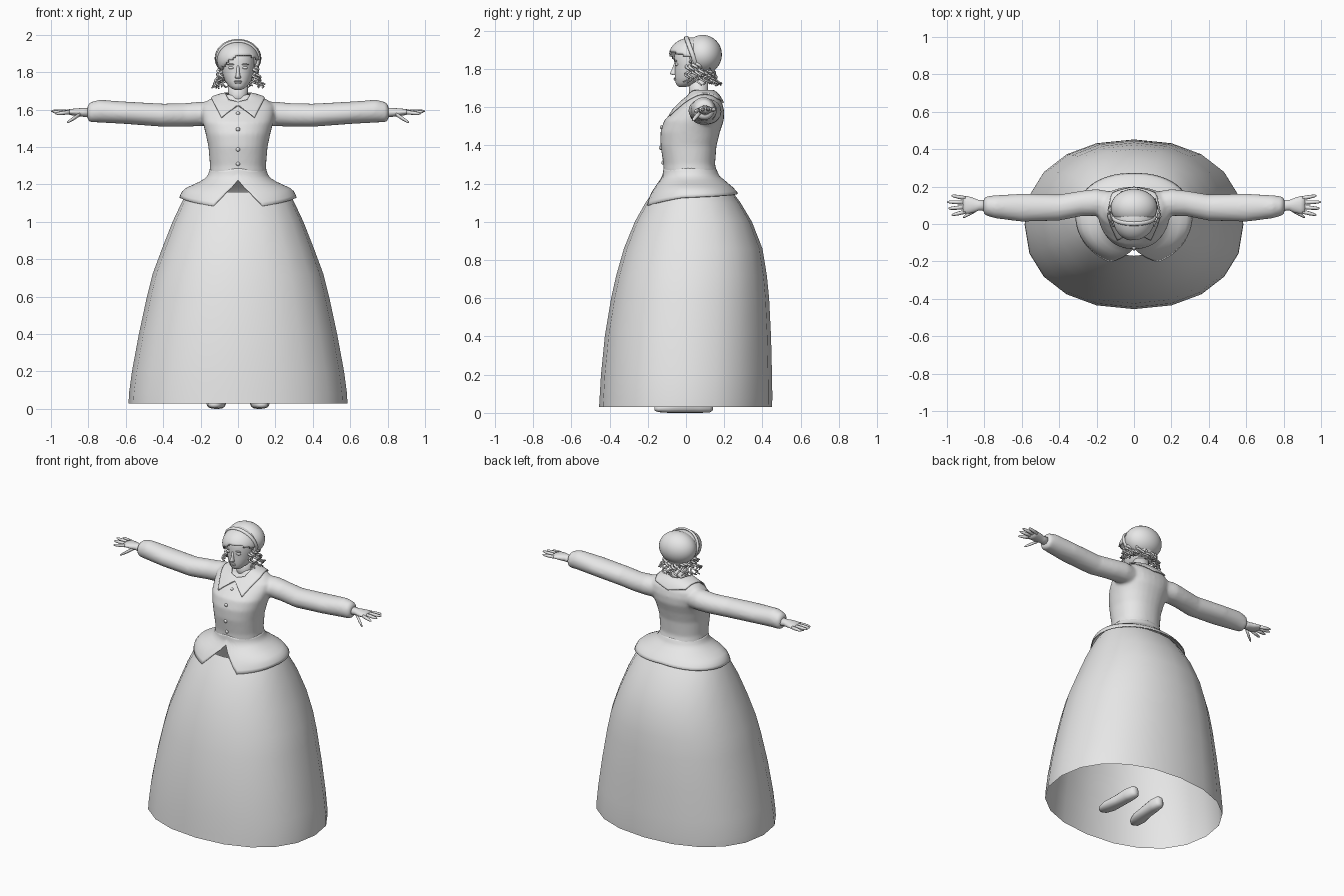
import bpy, bmesh, math, random
from mathutils import Matrix, Vector

random.seed(4)
cube = bpy.data.objects.get("Cube")
if cube:
    bpy.data.objects.remove(cube, do_unlink=True)

GREY = bpy.data.materials.new("light_grey")
GREY.use_nodes = True
GREY.diffuse_color = (0.8, 0.8, 0.8, 1)
GREY.node_tree.nodes["Principled BSDF"].inputs["Base Color"].default_value = (0.8, 0.8, 0.8, 1)


def finish(name, bm, mirror=False, recalc=True):
    if recalc:
        bmesh.ops.recalc_face_normals(bm, faces=bm.faces)
    for f in bm.faces:
        f.smooth = True
    mesh = bpy.data.meshes.new(name)
    bm.to_mesh(mesh)
    bm.free()
    mesh.materials.append(GREY)
    ob = bpy.data.objects.new(name, mesh)
    bpy.context.collection.objects.link(ob)
    if mirror:
        ob.modifiers.new("Mirror", 'MIRROR')
    return ob


def oval(a, p):
    """Point on a unit superellipse; angle 0 lies on the first axis."""
    c, s = math.cos(a), math.sin(a)
    return (math.copysign(abs(c) ** (2 / p), c), math.copysign(abs(s) ** (2 / p), s))


def bridge(bm, rows, closed=True):
    n = len(rows[0])
    for lo, hi in zip(rows, rows[1:]):
        for i in range(n if closed else n - 1):
            j = (i + 1) % n
            bm.faces.new((lo[i], lo[j], hi[j], hi[i]))


def loft(bm, rings, axis='Z', n=24, p=2.0, caps=True, sign=1):
    """Rings are (position on axis, centre u, centre v, radius u, radius v)."""
    rows = []
    for t, cu, cv, ru, rv in rings:
        row = []
        for i in range(n):
            u, v = oval(math.tau * i / n, p)
            u, v = cu + ru * u, cv + rv * v
            co = {'X': (t, u, v), 'Y': (u, t, v), 'Z': (u, v, t)}[axis]
            row.append(bm.verts.new((co[0] * sign, co[1], co[2])))
        rows.append(row)
    bridge(bm, rows)
    if caps:
        bm.faces.new(rows[0])
        bm.faces.new(rows[-1])


def upright(profile):
    """Turn (z, half width, front y, back y) into loft rings."""
    return [(z, 0, (f + b) / 2, rx, (b - f) / 2) for z, rx, f, b in profile]


def ball(bm, centre, radii, seg=24):
    m = Matrix.Translation(centre) @ Matrix.Diagonal((*radii, 1))
    return bmesh.ops.create_uvsphere(bm, u_segments=seg, v_segments=seg // 2, radius=1, matrix=m)


# Hollow bell skirt
bm = bmesh.new()
loft(bm, upright([
    (.03, .585, -.455, .45), (.08, .583, -.452, .452), (.2, .567, -.445, .45),
    (.4, .53, -.425, .445), (.6, .487, -.392, .435), (.72, .457, -.365, .423),
    (.86, .405, -.325, .4), (1.0, .35, -.268, .345), (1.1, .303, -.212, .285),
    (1.16, .27, -.17, .24)]), n=20, p=2.2, caps=False)
finish("skirt", bm)

# Bodice blended with both sleeves
bm = bmesh.new()
loft(bm, upright([
    (1.25, .155, -.118, .165), (1.3, .15, -.118, .152), (1.4, .158, -.134, .16),
    (1.47, .173, -.134, .178), (1.53, .188, -.115, .198), (1.58, .197, -.067, .2),
    (1.62, .195, -.025, .19), (1.655, .155, .015, .17), (1.68, .08, .02, .145)]), n=32, p=2.2)
SLEEVE = [(.1, .11, 1.575, .06, .065), (.2, .115, 1.577, .072, .066),
          (.28, .11, 1.572, .068, .063), (.4, .088, 1.57, .07, .062),
          (.6, .087, 1.583, .075, .06), (.74, .092, 1.592, .062, .061),
          (.79, .096, 1.586, .052, .054), (.805, .096, 1.584, .038, .038)]
for side in (1, -1):
    loft(bm, SLEEVE, axis='X', sign=side)
bodice = finish("bodice_and_sleeves", bm)
mod = bodice.modifiers.new("Blend", 'REMESH')
mod.mode = 'VOXEL'
mod.voxel_size = .01
mod.use_smooth_shade = True
mod = bodice.modifiers.new("Soften", 'SMOOTH')
mod.iterations = 6

# Flared jacket hem with an open notch and two points in front
FLARE = [(1.29, .148, -.117, .152), (1.24, .165, -.122, .175), (1.215, .205, -.138, .205),
         (1.175, .292, -.17, .252), (1.14, .312, -.195, .28), (1.06, .322, -.235, .31)]


def sample(table, t):
    for a, b in zip(table, table[1:]):
        lo, hi = sorted((a[0], b[0]))
        if lo <= t <= hi:
            k = (t - a[0]) / (b[0] - a[0])
            return [x + (y - x) * k for x, y in zip(a, b)]


HEM = [(0, 1.225), (.4, 1.085), (1.3, 1.125), (math.pi, 1.15)]
bm = bmesh.new()
count, steps = 62, 9
rows = []
for k in range(steps + 1):
    row = []
    for i in range(count):
        a = -math.pi + math.tau * i / count
        hem = sample(HEM, min(abs(a), math.pi))[1]
        z, rx, front, back = sample(FLARE, 1.285 + (hem - 1.285) * k / steps)
        u, v = oval(a - math.pi / 2, 2.1)
        row.append(bm.verts.new((rx * u, (front + back) / 2 + (back - front) / 2 * v, z)))
    rows.append(row)
bridge(bm, rows)
peplum = finish("jacket_peplum", bm)
mod = peplum.modifiers.new("Cloth", 'SOLIDIFY')
mod.thickness = .006

# Pointed collar lying on the bodice
INNER = [(0, -.015, 1.64), (.05, 0, 1.655), (.068, .06, 1.68), (.05, .12, 1.685), (0, .14, 1.685)]
OUTER = [(0, -.03, 1.62), (.09, -.09, 1.56), (.14, .04, 1.655), (.11, .16, 1.64), (0, .19, 1.62)]
bm = bmesh.new()
bridge(bm, [[bm.verts.new(c) for c in edge] for edge in (INNER, OUTER)], closed=False)
collar = finish("collar", bm, mirror=True)
mod = collar.modifiers.new("Divide", 'SUBSURF')
mod.subdivision_type = 'SIMPLE'
mod.levels = mod.render_levels = 3
mod = collar.modifiers.new("Drape", 'SHRINKWRAP')
mod.target = bodice
mod.wrap_mode = 'ABOVE_SURFACE'
mod.offset = .007
mod = collar.modifiers.new("Cloth", 'SOLIDIFY')
mod.thickness = .008
mod.offset = 0

# Front buttons
bm = bmesh.new()
for z, y in ((1.58, -.066), (1.495, -.128), (1.387, -.133), (1.31, -.12)):
    ball(bm, (0, y, z), (.011, .009, .011), 12)
finish("buttons", bm)

# Hands: palm, four fingers and a thumb
bm = bmesh.new()
loft(bm, [(.78, .1, 1.583, .031, .027), (.83, .1, 1.585, .028, .023), (.86, .1, 1.586, .04, .021),
          (.89, .102, 1.587, .047, .017), (.915, .103, 1.588, .045, .012)], axis='X', n=16)
FINGERS = [((.9, .066, 1.586), (.975, .048, 1.578)), ((.905, .09, 1.588), (.993, .083, 1.588)),
           ((.905, .115, 1.588), (1.0, .118, 1.592)), ((.9, .138, 1.586), (.977, .152, 1.588)),
           ((.845, .075, 1.575), (.915, .035, 1.53))]
for base, tip in FINGERS:
    base, tip = Vector(base), Vector(tip)
    rings = []
    for k, r in ((0, .011), (.5, .0105), (.85, .008), (1, .003)):
        c = base.lerp(tip, k)
        rings.append((c.x, c.y, c.z, r, r))
    loft(bm, rings, axis='X', n=8)
finish("hands", bm, mirror=True)

# Shoes under the skirt
bm = bmesh.new()
loft(bm, [(-.165, .127, .022, .015, .01), (-.145, .125, .024, .036, .02), (-.09, .118, .028, .05, .028),
          (-.01, .108, .034, .042, .034), (.07, .103, .04, .04, .04), (.125, .1, .04, .033, .038),
          (.142, .1, .04, .015, .025)], axis='Y', n=16, p=2.4)
finish("shoes", bm, mirror=True)

# Neck and head
bm = bmesh.new()
loft(bm, [(1.64, 0, .07, .062, .06), (1.68, 0, .066, .052, .05), (1.75, 0, .065, .054, .05)])
finish("neck", bm)
bm = bmesh.new()
loft(bm, upright([
    (1.706, .018, -.035, 0), (1.713, .034, -.047, .03), (1.728, .052, -.054, .08),
    (1.755, .071, -.058, .13), (1.79, .082, -.059, .15), (1.82, .087, -.058, .155),
    (1.86, .089, -.063, .155), (1.91, .08, -.05, .14), (1.95, .05, -.01, .11)]), n=32, p=2.15)
finish("head", bm)

# Facial features
bm = bmesh.new()
loft(bm, [(1.767, 0, -.055, .013, .012), (1.773, 0, -.06, .016, .023), (1.782, 0, -.06, .012, .022),
          (1.805, 0, -.055, .008, .016), (1.835, 0, -.05, .008, .01)], n=12)
finish("nose", bm)
bm = bmesh.new()
for z, w in ((1.7515, .021), (1.7435, .018)):
    ball(bm, (0, -.056, z), (w, .009, .005), 16)
finish("lips", bm)
bm = bmesh.new()
ball(bm, (.037, -.048, 1.824), (.016, .011, .008), 16)
ball(bm, (.037, -.054, 1.842), (.022, .007, .004), 12)
ball(bm, (.088, .05, 1.8), (.01, .018, .026), 12)
finish("eyes_brows_and_ears", bm, mirror=True)

# Swept fringe, open over the face
bm = bmesh.new()
ball(bm, (0, .03, 1.865), (.112, .121, .1), 48)
cut = [v for v in bm.verts
       if v.co.z < (1.885 - 5 * (v.co.x - .035) ** 2 if v.co.y < .02 else 1.79)]
bmesh.ops.delete(bm, geom=cut, context='VERTS')
hair = finish("hair_fringe", bm)
mod = hair.modifiers.new("Thickness", 'SOLIDIFY')
mod.thickness = .012

# Rounded cap with a rolled rim
bm = bmesh.new()
ball(bm, (0, .088, 1.875), (.125, .1, .103), 32)
finish("cap", bm)
bm = bmesh.new()
tilt = Matrix.Translation((0, .035, 1.872)) @ Matrix.Rotation(.35, 4, 'X')
rows = []
for i in range(36):
    a = math.tau * i / 36
    row = []
    for j in range(8):
        b = math.tau * j / 8
        r = 1 + .07 * math.cos(b)
        row.append(bm.verts.new(tilt @ Vector((.112 * r * math.cos(a), .012 * math.sin(b), .1 * r * math.sin(a)))))
    rows.append(row)
bridge(bm, rows + rows[:1])
finish("cap_rim", bm)

# Ringlets hanging round the sides and the nape
curve = bpy.data.curves.new("hair_curls", 'CURVE')
curve.dimensions = '3D'
curve.bevel_depth = .0075
curve.bevel_resolution = 1
curve.materials.append(GREY)
total = 22
for i in range(total):
    a = math.radians(62 + 236 * i / (total - 1))
    behind = max(0, -math.cos(a))
    top, length = 1.84 - .06 * behind, .115 - .055 * behind + random.uniform(-.012, .012)
    spin, turns = random.uniform(0, 6), 2.6 - behind
    line = curve.splines.new('POLY')
    line.points.add(30)
    for k, pt in enumerate(line.points):
        t = k / 30
        out = .093 + .038 * t * t
        w = spin + math.tau * turns * t
        pt.co = (out * math.sin(a) + .013 * math.cos(w),
                 .055 - out * .92 * math.cos(a) + .013 * math.sin(w), top - length * t, 1)
        pt.radius = 1.15 - .6 * t
curls = bpy.data.objects.new("hair_curls", curve)
bpy.context.collection.objects.link(curls)
